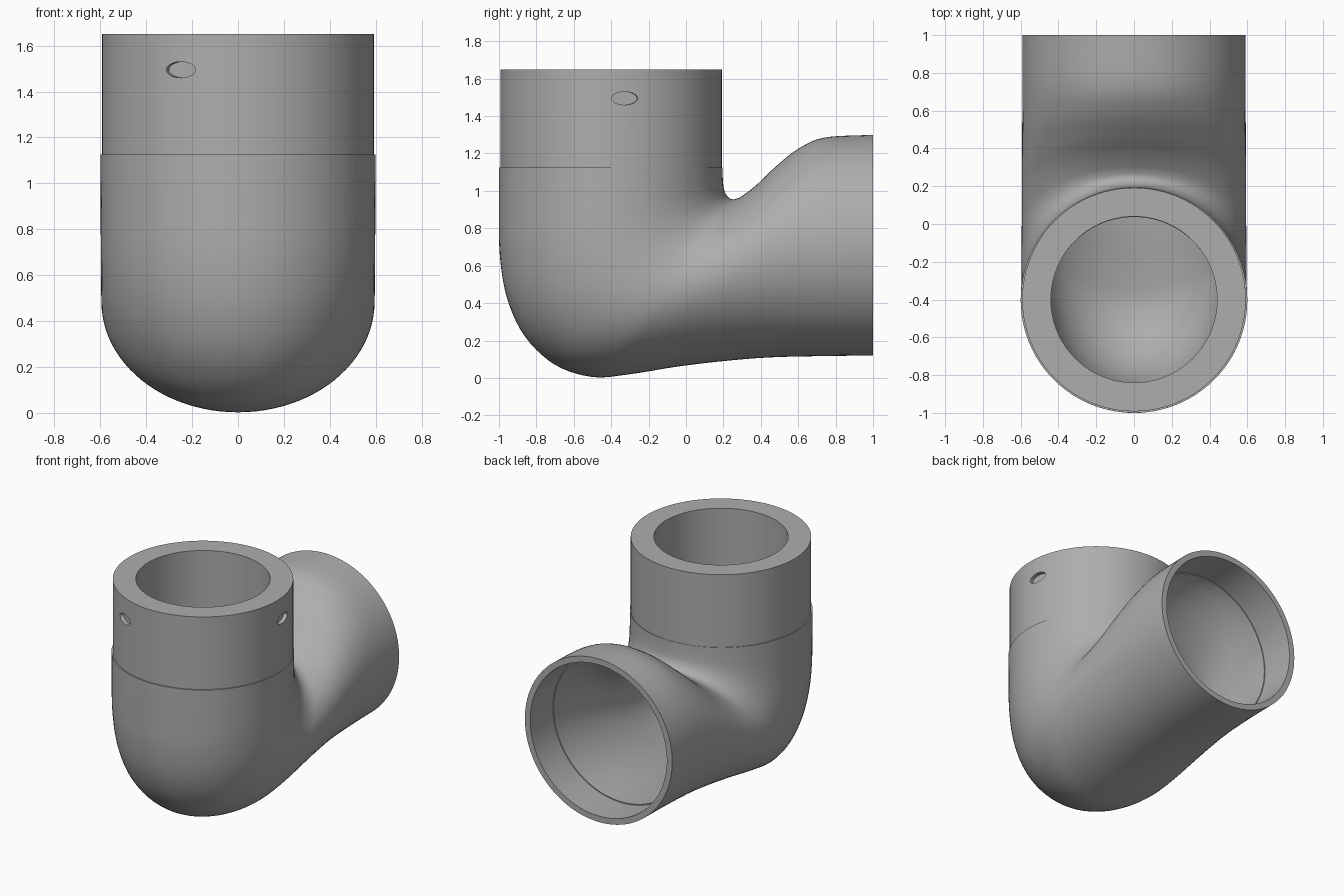
import bpy, bmesh
from math import sin, cos, radians, pi
from mathutils import Vector

SIDES = 96
STEPS = 5
CENTRE_Y = -0.4

cube = bpy.data.objects.get("Cube")
if cube:
    bpy.data.objects.remove(cube, do_unlink=True)

grey = bpy.data.materials.new("plain_grey")
grey.use_nodes = True
grey.diffuse_color = (0.42, 0.42, 0.42, 1)
grey.node_tree.nodes["Principled BSDF"].inputs["Base Color"].default_value = grey.diffuse_color


def smooth_path(points):
    """Catmull-Rom curve through (y, z) points."""
    p = [Vector(q) for q in points]
    p = [2 * p[0] - p[1]] + p + [2 * p[-1] - p[-2]]
    out = []
    for a, b, c, d in zip(p, p[1:], p[2:], p[3:]):
        for i in range(STEPS):
            t = i / STEPS
            out.append(0.5 * (2 * b + (c - a) * t + (2 * a - 5 * b + 4 * c - d) * t * t
                              + (3 * b - a - 3 * c + d) * t ** 3))
    return out + [p[-2]]


def ring(heel, throat, half_width):
    """Elliptical section spanning two points in the side plane."""
    mid, arm = (heel + throat) / 2, (throat - heel) / 2
    pts = []
    for k in range(SIDES):
        a = 2 * pi * k / SIDES
        q = mid + arm * cos(a)
        pts.append((half_width * sin(a), q.x, q.y))
    return pts


def closed_loft(name, rings):
    """Skin the rings into a ring-shaped solid, last ring joined to first."""
    bm = bmesh.new()
    loops = [[bm.verts.new(v) for v in r] for r in rings]
    for a, b in zip(loops, loops[1:] + loops[:1]):
        for k in range(SIDES):
            n = (k + 1) % SIDES
            bm.faces.new((a[k], a[n], b[n], b[k]))
    bmesh.ops.recalc_face_normals(bm, faces=bm.faces)
    mesh = bpy.data.meshes.new(name)
    bm.to_mesh(mesh)
    bm.free()
    obj = bpy.data.objects.new(name, mesh)
    bpy.context.collection.objects.link(obj)
    mesh.materials.append(grey)
    return obj


def activate(obj):
    bpy.ops.object.select_all(action="DESELECT")
    obj.select_set(True)
    bpy.context.view_layer.objects.active = obj


def shade(obj):
    activate(obj)
    bpy.ops.object.shade_smooth_by_angle(angle=radians(35))


# Elbow: heel and throat outlines in the side plane
heel = smooth_path([(-1, 1.125), (-1, .9), (-.995, .65), (-.955, .42), (-.86, .22),
                    (-.7, .07), (-.5, .005), (-.3, .02), (-.05, .06), (.2, .09),
                    (.45, .11), (.74, .117), (1, .12)])
throat = smooth_path([(.195, 1.125), (.197, 1.06), (.203, 1.01), (.215, .98), (.23, .963),
                      (.25, .955), (.275, .96), (.31, .98), (.38, 1.035), (.48, 1.13),
                      (.6, 1.225), (.74, 1.285), (1, 1.3)])
last = len(heel) - 1
socket = last - STEPS
outer, inner = [], []
for i, (h, t) in enumerate(zip(heel, throat)):
    width = 0.6 - 0.01 * i / last
    outer.append(ring(h, t, width))
    if i <= socket:
        # wall thins from the pipe end to the socket
        wall = 0.158 + (0.05 - 0.158) * i / socket
        inward = (t - h).normalized() * wall
        inner.append(ring(h + inward, t - inward, width - wall))

# Straight socket bore behind the open mouth
bore = []
for i in (socket, last):
    inward = (throat[i] - heel[i]).normalized() * 0.043
    bore.append(ring(heel[i] + inward, throat[i] - inward, 0.547))
elbow = closed_loft("elbow_body", outer + bore[::-1] + inner[::-1])
shade(elbow)


# Upright thick-walled pipe
def flat_ring(r, z):
    return ring(Vector((CENTRE_Y - r, z)), Vector((CENTRE_Y + r, z)), r)


pipe = closed_loft("upright_pipe", [flat_ring(.592, 1.125), flat_ring(.592, 1.65),
                                    flat_ring(.44, 1.65), flat_ring(.44, 1.125)])

# Shallow oval recesses near the top of the pipe
for angle in (radians(-115), radians(7)):
    bpy.ops.mesh.primitive_cylinder_add(
        vertices=32, radius=1, depth=0.06,
        location=(.592 * cos(angle), CENTRE_Y + .592 * sin(angle), 1.495),
        rotation=(pi / 2, 0, angle + pi / 2), scale=(.07, .035, 1))
    cutter = bpy.context.object
    cutter.name = "recess_cutter"
    cutter.hide_render = True
    cutter.data.materials.append(grey)
    cut = pipe.modifiers.new("recess", "BOOLEAN")
    cut.operation = "DIFFERENCE"
    cut.solver = "EXACT"
    cut.object = cutter
    activate(pipe)
    bpy.ops.object.modifier_apply(modifier=cut.name)
    bpy.data.objects.remove(cutter, do_unlink=True)
shade(pipe)
